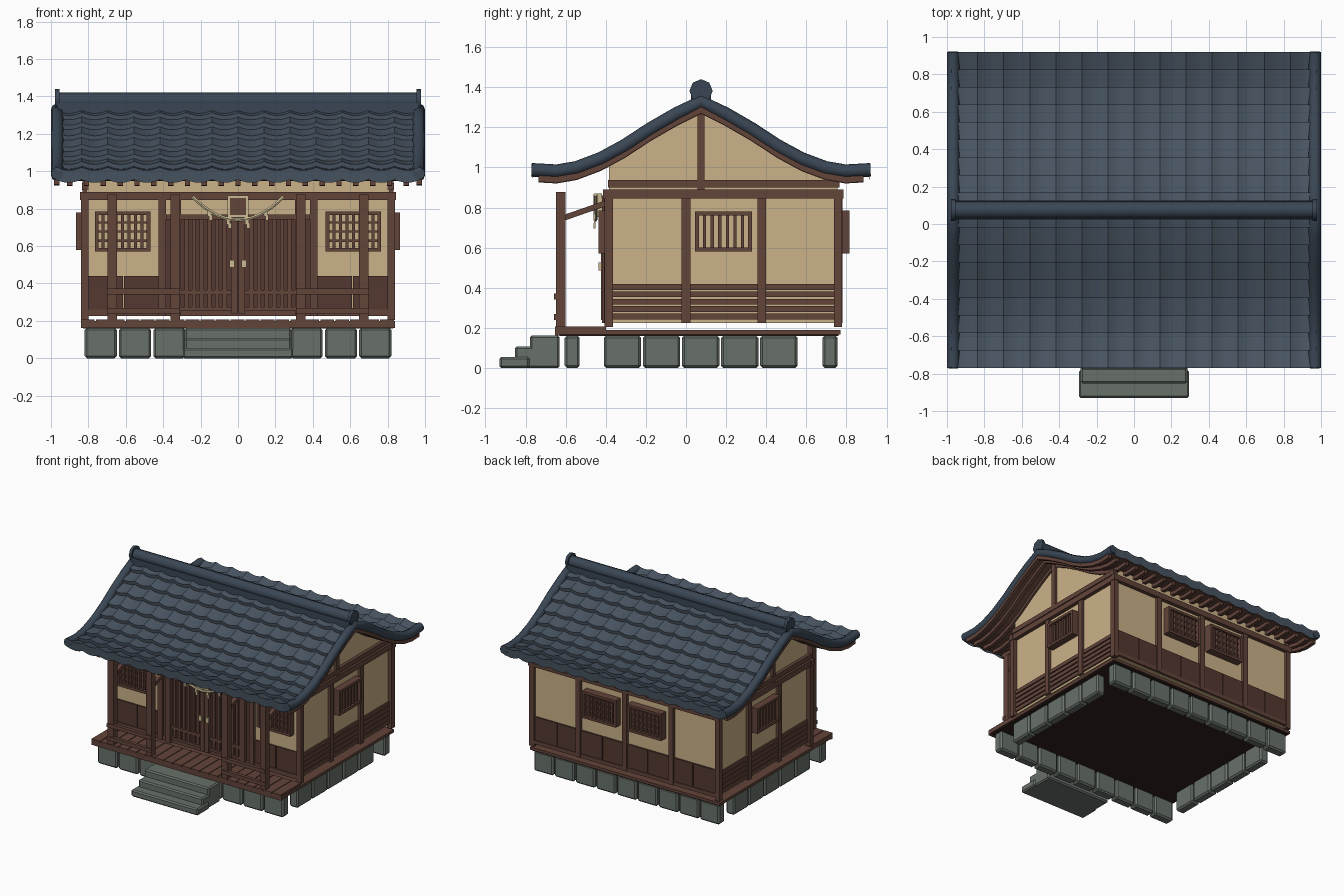
import bpy, bmesh, math
from mathutils import Vector, Matrix

cube = bpy.data.objects.get("Cube")
if cube:
    bpy.data.objects.remove(cube)


def material(name, r, g, b):
    m = bpy.data.materials.new(name)
    m.use_nodes = True
    m.diffuse_color = (r, g, b, 1)
    m.node_tree.nodes["Principled BSDF"].inputs["Base Color"].default_value = (r, g, b, 1)
    return m


SLATE = material("slate tile", .065, .09, .122)
EDGE = material("dark slate edge", .042, .062, .09)
WOOD = material("brown timber", .125, .058, .042)
PANEL = material("dark panel wood", .09, .04, .03)
SHADE = material("underfloor wood", .028, .015, .011)
PLASTER = material("tan plaster", .60, .445, .25)
STONE = material("grey stone", .14, .165, .143)
STRAW = material("straw rope", .60, .50, .30)


def finish(name, bm, mat, bevel=0, normals=True):
    if normals:
        bmesh.ops.recalc_face_normals(bm, faces=bm.faces)
    me = bpy.data.meshes.new(name)
    bm.to_mesh(me)
    bm.free()
    me.materials.append(mat)
    ob = bpy.data.objects.new(name, me)
    bpy.context.collection.objects.link(ob)
    if bevel:
        mod = ob.modifiers.new("Bevel", "BEVEL")
        mod.width, mod.segments = bevel, 1
    return ob


def boxes(name, items, mat, bevel=0):
    """Each item is x0, x1, y0, y1, z0, z1."""
    bm = bmesh.new()
    for a, b, c, d, e, f in items:
        bmesh.ops.create_cube(bm, size=1, matrix=Matrix.Translation(((a + b) / 2, (c + d) / 2, (e + f) / 2))
                              @ Matrix.Diagonal((abs(b - a), abs(d - c), abs(f - e), 1)))
    return finish(name, bm, mat, bevel)


def on_wall(side, u0, u1, n0, n1, z0, z1):
    """Box given along a wall (u), outward from the centre (n) and up (z)."""
    if side in ("front", "back"):
        s = -1 if side == "front" else 1
        return (u0, u1, s * n0, s * n1, z0, z1)
    s = -1 if side == "left" else 1
    return (s * n0, s * n1, u0, u1, z0, z1)


def tube(name, pts, r, mat, res=2):
    cu = bpy.data.curves.new(name, "CURVE")
    cu.dimensions, cu.bevel_depth, cu.bevel_resolution, cu.use_fill_caps = "3D", r, res, True
    sp = cu.splines.new("POLY")
    sp.points.add(len(pts) - 1)
    for p, q in zip(sp.points, pts):
        p.co = (*q, 1)
    cu.materials.append(mat)
    ob = bpy.data.objects.new(name, cu)
    bpy.context.collection.objects.link(ob)
    bpy.ops.object.select_all(action="DESELECT")
    ob.select_set(True)
    bpy.context.view_layer.objects.active = ob
    bpy.ops.object.convert(target="MESH")
    bpy.ops.object.shade_smooth_by_angle(angle=math.radians(50))


# Roof curve: distance from the ridge to height
RIDGE_Y, SPAN = .075, .845
CURVE = [(0, 1.325), (.12, 1.265), (.25, 1.19), (.38, 1.105), (.5, 1.04), (.62, .995), (.72, .978), (SPAN, .985)]


def roof_z(d):
    d = min(abs(d), SPAN)
    for (a, za), (b, zb) in zip(CURVE, CURVE[1:]):
        if d <= b:
            return za + (zb - za) * (d - a) / (b - a)


def chain(name, xs, d0, d1, low, high, mat):
    """Slabs that follow the roof curve, one for each x range."""
    bm = bmesh.new()
    ds = sorted({d0, d1} | {s * d for d, _ in CURVE for s in (1, -1) if d0 < s * d < d1})
    for x0, x1 in xs:
        rings = [[bm.verts.new((x, RIDGE_Y + d, z)) for x, z in
                  ((x0, low(d)), (x1, low(d)), (x1, high(d)), (x0, high(d)))] for d in ds]
        for a, b in zip(rings, rings[1:]):
            for i in range(4):
                j = (i + 1) % 4
                bm.faces.new((a[i], a[j], b[j], b[i]))
        bm.faces.new(rings[0])
        bm.faces.new(rings[-1])
    return finish(name, bm, mat)


def offset(h):
    return lambda d: roof_z(d) + h


# Overlapping rows of sagging tiles
ROWS, COLS, SUB, HALF = 9, 14, 6, .975
bm = bmesh.new()
for s in (-1, 1):
    for r in range(ROWS):
        d0, d1 = SPAN * r / ROWS, SPAN * (r + 1) / ROWS
        lip = -.03 if r == ROWS - 1 else 0
        lines = [[], [], []]
        for i in range(COLS * SUB + 1):
            x = -HALF + 2 * HALF * i / (COLS * SUB)
            sag = -.016 * math.sin(math.pi * (i % SUB) / SUB)
            for line, d, h in zip(lines, (d0, d1, d1 - .004), (.012, .036, lip)):
                line.append(bm.verts.new((x, RIDGE_Y + s * d, roof_z(d) + h + sag)))
        for up, low in zip(lines, lines[1:]):
            for i in range(COLS * SUB):
                f = (low[i], low[i + 1], up[i + 1], up[i])
                bm.faces.new(f if s < 0 else f[::-1])
finish("roof_tiles", bm, SLATE, normals=False)

# Roof boards, rafters and gable edges
chain("roof_boards", [(-.97, .97)], -.83, .83, offset(-.03), offset(-.004), WOOD)
chain("rafters", [(-.9 + .09 * i - .014, -.9 + .09 * i + .014) for i in range(21)], -.81, .81,
      offset(-.058), offset(-.029), WOOD)
chain("barge_boards", [(s * .955, s * .985) for s in (-1, 1)], -.81, .81, offset(-.055), offset(-.02), WOOD)
for s, label in ((1, "left"), (-1, "right")):
    path = [(s * .967, RIDGE_Y + t * d, z + .003) for t, ds in ((-1, CURVE[::-1]), (1, CURVE[1:])) for d, z in ds]
    tube("gable_edge_roll_" + label, path, .034, EDGE, 2)
boxes("ridge_base", [(-.965, .965, RIDGE_Y - .05, RIDGE_Y + .05, 1.31, 1.365)], EDGE)
tube("ridge_roll", [(-.965, RIDGE_Y, 1.375), (.965, RIDGE_Y, 1.375)], .046, EDGE)
for s, label in ((1, "left"), (-1, "right")):
    tube("ridge_cap_" + label, [(s * .955, RIDGE_Y, 1.382), (s * .978, RIDGE_Y, 1.382)], .058, EDGE)

# Plaster body and gables
chain("plaster_walls", [(-.81, .81)], -.46, .68, lambda d: .225, offset(-.02), PLASTER)

# Posts and beams
posts = [(s * .80, s * .84, y, y + .042, .205, .86) for s in (-1, 1) for y in (-.407, .737)]
for side in ("left", "right"):
    posts += [on_wall(side, y - .022, y + .022, .8, .832, .225, .86) for y in (0, .378)]
    posts.append(on_wall(side, RIDGE_Y - .018, RIDGE_Y + .018, .8, .832, .87, 1.31))
posts += [on_wall("back", x - .02, x + .02, .74, .78, .225, .86) for x in (-.41, 0, .41)]
posts += [on_wall("front", x - .02, x + .02, .37, .41, .225, .86) for x in (-.405, .405)]
boxes("wall_posts", posts, WOOD)
beams = [(-.845, .845, y, y + .04, .845, .89) for y in (-.415, .745)]
beams += [(-.825, .825, -.4, -.38, .225, .262), (-.825, .825, .75, .775, .225, .255)]
for s in (-1, 1):
    beams += [(s * .8, s * .84, -.41, .78, .845, .89), (s * .8, s * .835, -.39, .765, .9, .937)]
boxes("wall_beams", beams, WOOD)

# Lower wall cladding
slats = []
for side in ("left", "right"):
    slats += [on_wall(side, -.38, .75, .8, .822, .242 + .037 * i, .271 + .037 * i) for i in range(5)]
boxes("side_slats", slats, WOOD)
panels = []
for i in range(8):
    u = -.8 + .2 * i
    panels.append(on_wall("back", u + .003, u + .197, .74, .768, .25, .44))
for u in (-.8, -.61, .425, .615):
    panels.append(on_wall("front", u, u + .185, .37, .395, .25, .44))
boxes("lower_panels", panels, PANEL)


# Lattice windows
def window(name, side, u0, u1, z0, z1, wall, bars, rails):
    w, out = .02, wall + .05
    parts = [on_wall(side, u0, u1, wall - .02, out, z, z + w) for z in (z0, z1 - w)]
    parts += [on_wall(side, u, u + w, wall - .02, out, z0, z1) for u in (u0, u1 - w)]
    for i in range(1, bars + 1):
        u = u0 + w / 2 + (u1 - u0 - w) * i / (bars + 1)
        parts.append(on_wall(side, u - .008, u + .008, wall, out - .012, z0, z1))
    for i in range(1, rails + 1):
        z = z0 + w / 2 + (z1 - z0 - w) * i / (rails + 1)
        parts.append(on_wall(side, u0, u1, wall, out - .02, z - .006, z + .006))
    boxes(name, parts, WOOD)


for side in ("left", "right"):
    window("side_window_" + side, side, .045, .33, .58, .78, .815, 6, 0)
for s, label in ((1, "left"), (-1, "right")):
    c = s * .617
    window("front_window_" + label, "front", c - .148, c + .148, .57, .785, .385, 7, 3)
    c = s * .2
    window("back_window_" + label, "back", c - .15, c + .15, .57, .785, .765, 7, 3)

# Lattice double door
boxes("door_backing", [(-.385, .385, -.392, -.37, .225, .76)], PANEL)
door = [(-.385, .385, -.42, -.38, .742, .768), (-.33, .33, -.412, -.38, .34, .365), (-.33, .33, -.412, -.38, .255, .275)]
for s in (-1, 1):
    door += [(s * .003, s * .038, -.425, -.38, .24, .75), (s * .305, s * .35, -.42, -.38, .225, .845)]
    door += [(s * x, s * (x + .022), -.408, -.38, .255, .75) for x in [.06 + .041 * i for i in range(6)]]
boxes("lattice_door", door, WOOD)
boxes("door_pulls", [(s * .018, s * .045, -.437, -.424, .485, .525) for s in (-1, 1)], STRAW)

# Plaque, straw rope and paper strips
boxes("plaque", [(-.043, .043, -.445, -.41, .765, .86)], WOOD)
boxes("plaque_frame", [(-.055, .055, -.45, -.42, z, z + .013) for z in (.752, .858)] +
      [(s * .042, s * .055, -.45, -.42, .752, .871) for s in (-1, 1)], STRAW)


def rope_z(x):
    return .74 + .125 * (x / .245) ** 2


tube("straw_rope", [(x, -.452, rope_z(x)) for x in [-.245 + .035 * i for i in range(15)]], .01, STRAW, 1)
strips = []
for x in (-.15, -.05, .05, .15):
    z = rope_z(x)
    strips += [(x - .012, x + .008, -.458, -.45, z - .03, z), (x - .004, x + .014, -.46, -.452, z - .05, z - .022)]
boxes("paper_strips", strips, STRAW)

# Floor and front deck
boxes("floor", [(-.84, .84, -.64, .77, .168, .19)], WOOD)
boxes("floor_underside", [(-.83, .83, -.63, .76, .16, .168)], SHADE)
boxes("deck_edge", [(-.84, .84, -.652, -.63, .162, .2)], WOOD)
boxes("deck_planks", [(-.84 + .08 * i, -.766 + .08 * i, -.652, -.4, .19, .208) for i in range(21)], WOOD)

# Porch posts, braces and low rails
PORCH_X = (-.672, -.335, .335, .672)
boxes("porch_posts", [(x - .026, x + .026, -.648, -.6, .165, .877) for x in PORCH_X], WOOD)
bm = bmesh.new()
for x in PORCH_X:
    a, b = Vector((x, -.61, .748)), Vector((x, -.39, .825))
    turn = (b - a).to_track_quat("Y", "Z").to_matrix().to_4x4()
    bmesh.ops.create_cube(bm, size=1, matrix=Matrix.Translation((a + b) / 2) @ turn
                          @ Matrix.Diagonal((.03, (b - a).length, .028, 1)))
finish("porch_braces", bm, WOOD)
boxes("porch_rails", [(s * .31, s * .7, -.657, -.63, z, z + .03) for s in (-1, 1) for z in (.24, .342)], WOOD)

# Foundation stones and steps
stones = []
for i in range(9):
    x = -.82 + .1835 * i
    stones += [(x, x + .172, y, y + .075, 0, .162) for y in (-.605, .68)]
for i in range(5):
    y = -.41 + .195 * i
    stones += [(s * .74, s * .815, y, y + .186, 0, .162) for s in (-1, 1)]
boxes("foundation_stones", stones, STONE, .012)
boxes("stone_steps", [(-.295, .295, -.93, -.78, 0, .055), (-.285, .285, -.853, -.71, 0, .108),
                      (-.285, .285, -.778, -.63, 0, .162)], STONE, .01)
